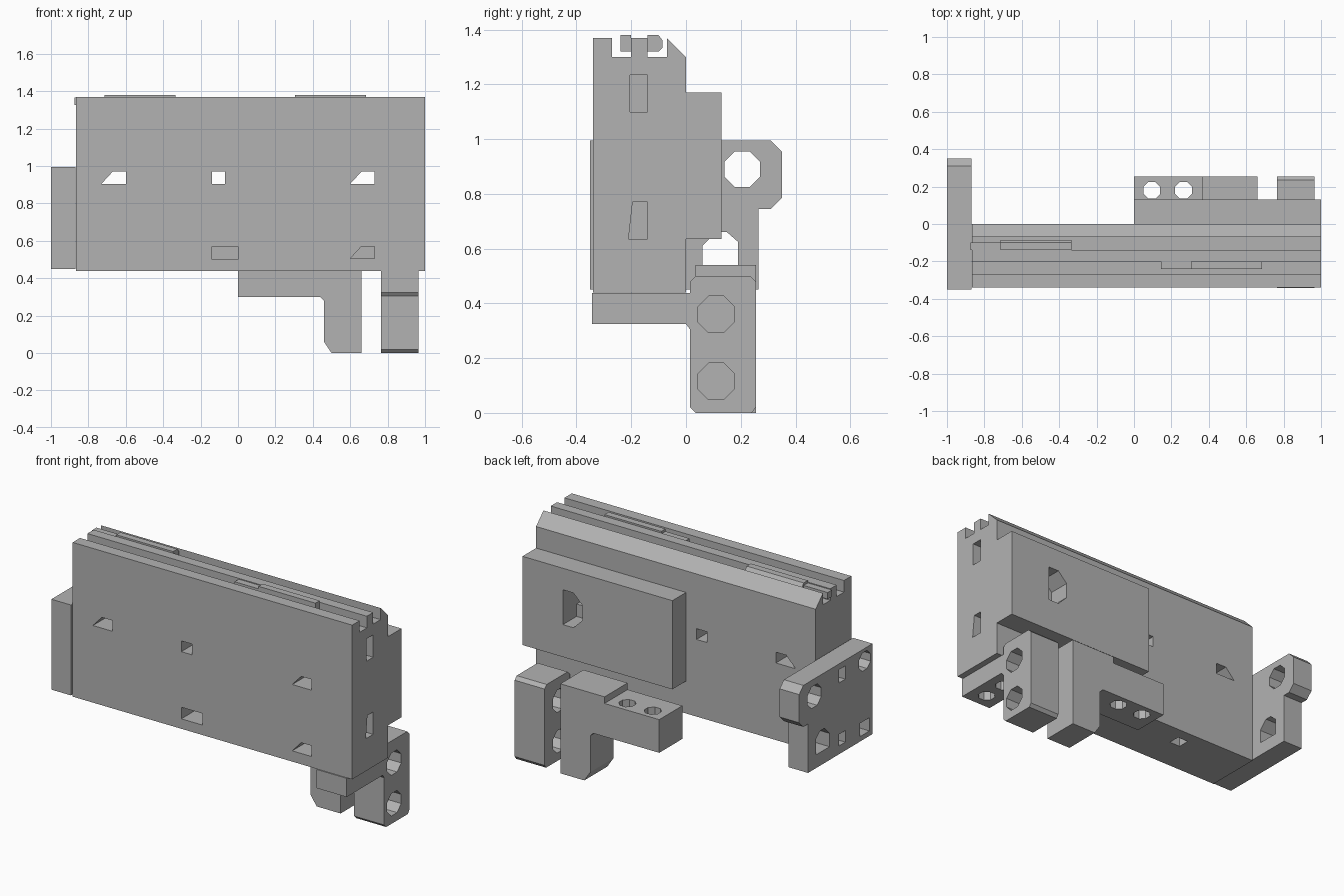
import bpy, bmesh, math

cube = bpy.data.objects.get("Cube")
if cube:
    bpy.data.objects.remove(cube, do_unlink=True)

grey = bpy.data.materials.new("plain grey")
grey.use_nodes = True
colour = (0.45, 0.45, 0.45, 1)
grey.diffuse_color = colour
for node in grey.node_tree.nodes:
    if node.type == 'BSDF_PRINCIPLED':
        node.inputs["Base Color"].default_value = colour


def prism(name, axis, pts, a, b):
    """Extrude a 2D outline along an axis from a to b."""
    def place(u, v, w):
        return {'x': (w, u, v), 'y': (u, w, v), 'z': (u, v, w)}[axis]
    bm = bmesh.new()
    lo = [bm.verts.new(place(u, v, a)) for u, v in pts]
    hi = [bm.verts.new(place(u, v, b)) for u, v in pts]
    bm.faces.new(lo)
    bm.faces.new(hi)
    for i in range(len(pts)):
        j = (i + 1) % len(pts)
        bm.faces.new((lo[i], lo[j], hi[j], hi[i]))
    bmesh.ops.recalc_face_normals(bm, faces=bm.faces)
    me = bpy.data.meshes.new(name)
    bm.to_mesh(me)
    bm.free()
    me.materials.append(grey)
    ob = bpy.data.objects.new(name, me)
    bpy.context.collection.objects.link(ob)
    return ob


def rect(u0, u1, v0, v1):
    return [(u0, v0), (u1, v0), (u1, v1), (u0, v1)]


def octagon(u, v, r):
    ring = [math.radians(22.5 + 45 * i) for i in range(8)]
    k = r / math.cos(math.radians(22.5))
    return [(u + k * math.cos(t), v + k * math.sin(t)) for t in ring]


def cut(ob, axis, pts, a, b):
    """Cut a prism shaped hole out of a part."""
    cutter = prism("cutter", axis, pts, a, b)
    cutter.hide_render = True
    mod = ob.modifiers.new("hole", 'BOOLEAN')
    mod.operation, mod.solver, mod.object = 'DIFFERENCE', 'EXACT', cutter
    bpy.context.view_layer.update()
    dg = bpy.context.evaluated_depsgraph_get()
    me = bpy.data.meshes.new_from_object(ob.evaluated_get(dg))
    ob.modifiers.clear()
    ob.data = me
    bpy.data.objects.remove(cutter, do_unlink=True)


def wedge(x, z):
    return [(x, z), (x + .13, z), (x + .13, z + .065), (x + .06, z + .065)]


# Grooved main panel
panel = prism("main_panel", 'x', [
    (-.34, .44), (0, .44), (0, 1.3), (-.07, 1.37), (-.07, 1.3), (-.14, 1.3),
    (-.14, 1.37), (-.2, 1.37), (-.2, 1.3), (-.27, 1.3), (-.27, 1.37),
    (-.34, 1.37)], -.865, 1)
# Through holes, then blind pockets in the front
for outline in (wedge(-.73, .905), rect(-.14, -.07, .905, .97), wedge(.6, .905)):
    cut(panel, 'y', outline, -.5, .1)
for outline in (rect(-.14, 0, .5, .57), wedge(.6, .505)):
    cut(panel, 'y', outline, -.5, -.15)
# Pockets in the end and underside
cut(panel, 'x', rect(-.205, -.14, 1.1, 1.235), .85, 1.1)
cut(panel, 'x', [(-.21, .635), (-.14, .635), (-.14, .77), (-.195, .77)], .85, 1.1)
cut(panel, 'z', rect(-.45, -.38, -.14, -.07), .3, .6)

# Raised rear plate
plate = prism("rear_plate", 'y', rect(0, 1, .635, 1.17), 0, .13)
cut(plate, 'y', [(.73, 1.04), (.66, 1.04), (.6, .98), (.6, .89), (.66, .83), (.73, .83)],
    -.1, .2)

# Latch strips in the top grooves
prism("rear_latch_arm", 'x', rect(-.14, -.1, 1.325, 1.365), -.875, -.715)
prism("rear_latch_head", 'x', [
    (-.14, 1.32), (-.1, 1.32), (-.085, 1.335), (-.085, 1.36), (-.1, 1.38),
    (-.14, 1.38)], -.715, -.335)
prism("front_latch_arm", 'x', rect(-.24, -.2, 1.32, 1.365), .145, .305)
prism("front_latch_head", 'x', rect(-.24, -.2, 1.32, 1.38), .305, .685)

# End plate with side lug
end = prism("end_plate", 'x', [
    (-.35, .45), (.265, .45), (.265, .745), (.31, .745), (.35, .785),
    (.35, .955), (.31, .995), (-.35, .995)], -1, -.87)
cut(end, 'x', octagon(.205, .89, .065), -1.1, -.8)
arch = [(.06, .53), (.19, .53), (.19, .625), (.15, .66), (.11, .66), (.06, .61)]
cut(end, 'x', arch, -1.1, -.8)
for outline in (octagon(-.275, .92, .055), rect(-.09, -.03, .88, .96),
                rect(-.09, -.03, .5, .57), rect(-.32, -.23, .48, .56)):
    cut(end, 'x', outline, -1.1, -.92)

# Angle bracket under the end, with pivot holes
angle = prism("angle_bracket", 'x', [
    (-.343, .325), (0, .325), (.015, .305), (.015, .02), (.035, 0), (.24, 0),
    (.255, .02), (.255, .48), (.235, .5), (.035, .5), (.015, .48), (.015, .438),
    (-.343, .438)], .765, .965)
for z in (.36, .115):
    cut(angle, 'x', octagon(.11, z, .067), .6, 1.1)
for y in (-.25, -.1):
    cut(angle, 'z', octagon(.865, y, .045), .2, .46)

# Stepped arm with a downward leg
arm = prism("stepped_arm", 'y', [
    (0, .3), (.44, .3), (.46, .28), (.46, .06), (.5, 0), (.66, 0), (.66, .54),
    (.365, .54), (.365, .5), (0, .5)], .035, .255)
for x in (.095, .265):
    cut(arm, 'z', octagon(x, .18, .045), .2, .7)
